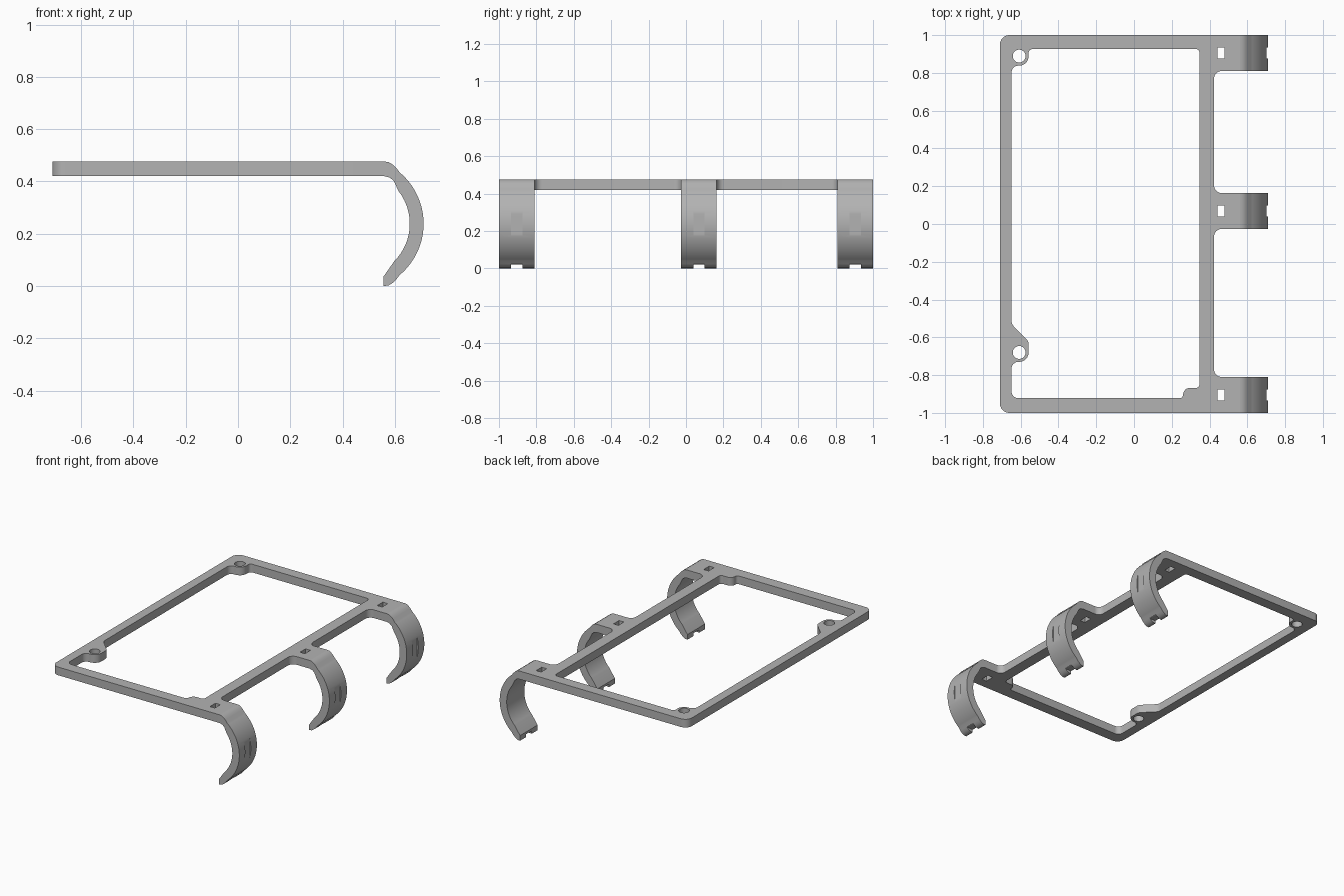
import bpy, bmesh, math
from mathutils import Vector

cube = bpy.data.objects.get("Cube")
if cube:
    bpy.data.objects.remove(cube, do_unlink=True)

grey = bpy.data.materials.new("plain_grey")
grey.use_nodes = True
colour = (0.45, 0.45, 0.45, 1)
grey.diffuse_color = colour
grey.node_tree.nodes["Principled BSDF"].inputs["Base Color"].default_value = colour

BOTTOM, TOP = 0.42, 0.476
HOOK_X = 0.56
CLIPS = {"front": (-1, -0.81), "middle": (-0.026, 0.164), "back": (0.81, 1)}
SLOT = 0.03  # half width of slots and grooves


def finish(name, bm):
    """Turn a bmesh into a shaded, coloured object."""
    bmesh.ops.remove_doubles(bm, verts=bm.verts, dist=1e-5)
    bmesh.ops.recalc_face_normals(bm, faces=bm.faces)
    mesh = bpy.data.meshes.new(name)
    bm.to_mesh(mesh)
    bm.free()
    mesh.materials.clear()
    mesh.materials.append(grey)
    obj = bpy.data.objects.new(name, mesh)
    bpy.context.collection.objects.link(obj)
    bpy.ops.object.select_all(action="DESELECT")
    obj.select_set(True)
    bpy.context.view_layer.objects.active = obj
    bpy.ops.object.shade_smooth_by_angle(angle=math.radians(30))
    return obj


def rounded(corners, steps=8):
    """Outline with each (x, y, radius) corner filleted."""
    out = []
    for i, (x, y, r) in enumerate(corners):
        p = Vector((x, y))
        if r == 0:
            out.append(p)
            continue
        u = (Vector(corners[i - 1][:2]) - p).normalized()
        v = (Vector(corners[(i + 1) % len(corners)][:2]) - p).normalized()
        half = u.angle(v) / 2
        centre = p + (u + v).normalized() * r / math.sin(half)
        reach = r / math.tan(half)
        a, b = p + u * reach - centre, p + v * reach - centre
        for k in range(steps + 1):
            out.append(centre + a.lerp(b, k / steps).normalized() * r)
    return out


def circle(x, y, r, count=32):
    return [Vector((x + r * math.cos(t), y + r * math.sin(t)))
            for t in (math.tau * k / count for k in range(count))]


# Frame outline with three tabs along its right-hand edge
RAIL_X = 0.424
outer = [(-0.71, -1, 0.05)]
for low, high in CLIPS.values():
    if low > -1:
        outer.append((RAIL_X, low, 0.04))
    outer += [(HOOK_X, low, 0), (HOOK_X, high, 0)]
    if high < 1:
        outer.append((RAIL_X, high, 0.04))
outer.append((-0.71, 1, 0.05))

# Opening, stepping around two screw bosses and a corner pad
LEFT, BOSS = -0.648, -0.558
opening = [
    (LEFT, -0.922, 0.035), (LEFT, -0.73, 0.035), (BOSS, -0.73, 0.05),
    (BOSS, -0.62, 0.04), (LEFT, -0.53, 0.04),
    (LEFT, 0.838, 0.035), (BOSS, 0.838, 0.05), (BOSS, 0.926, 0.02),
    (0.347, 0.926, 0.02), (0.347, -0.868, 0.02),
    (0.26, -0.868, 0.035), (0.26, -0.922, 0.018),
]
loops = [rounded(outer), rounded(opening)]
loops += [circle(-0.608, y, 0.034) for y in (-0.68, 0.889)]
for low, high in CLIPS.values():
    mid = (low + high) / 2
    loops.append([Vector((x, mid + s * SLOT)) for x, s in
                  ((0.442, -1), (0.479, -1), (0.479, 1), (0.442, 1))])

# Filled flat curve gives the plate with all its holes
curve = bpy.data.curves.new("frame_outline", "CURVE")
curve.dimensions = "2D"
curve.fill_mode = "BOTH"
curve.extrude = (TOP - BOTTOM) / 2
for loop in loops:
    spline = curve.splines.new("POLY")
    spline.points.add(len(loop) - 1)
    for point, co in zip(spline.points, loop):
        point.co = (co.x, co.y, 0, 1)
    spline.use_cyclic_u = True
helper = bpy.data.objects.new("frame_outline", curve)
bpy.context.collection.objects.link(helper)
bpy.context.view_layer.update()
solid = helper.evaluated_get(bpy.context.evaluated_depsgraph_get())
bm = bmesh.new()
bm.from_mesh(solid.to_mesh())
solid.to_mesh_clear()
bpy.data.objects.remove(helper, do_unlink=True)
bmesh.ops.translate(bm, verts=bm.verts, vec=(0, 0, (TOP + BOTTOM) / 2))
finish("frame", bm)


# Hook cross-section in x and z
def arc(r, start, end, steps):
    return [(0.454 + r * math.cos(t), TOP / 2 + r * math.sin(t))
            for t in (math.radians(start + (end - start) * k / steps)
                      for k in range(steps + 1))]


shoulder = [(HOOK_X, TOP), (0.576, 0.474), (0.591, 0.465), (0.605, 0.452)]
profile = shoulder + arc(0.256, 50, -50, 40)
profile += [(x, TOP - z) for x, z in reversed(shoulder)]
profile += [(0.556, 0.0), (0.556, 0.035)] + arc(0.203, -45, 38, 28)
profile += [(0.596, 0.402), (0.58, 0.415), (HOOK_X, BOTTOM)]
# The middle band is cut flat on its outside and at its tip
grooved = [(min(x, 0.702), max(z, 0.02)) for x, z in profile]

for name, (low, high) in CLIPS.items():
    mid = (low + high) / 2
    a, b = mid - SLOT, mid + SLOT
    bm = bmesh.new()
    rings = [[bm.verts.new((x, y, z)) for x, z in shape] for y, shape in
             ((low, profile), (a, profile), (a, grooved),
              (b, grooved), (b, profile), (high, profile))]
    n = len(profile)
    for first, second in zip(rings, rings[1:]):
        for i in range(n):
            j = (i + 1) % n
            bm.faces.new((first[i], first[j], second[j], second[i]))
    bm.faces.new(rings[0])
    bm.faces.new(rings[-1])
    finish(name + "_hook", bm)
